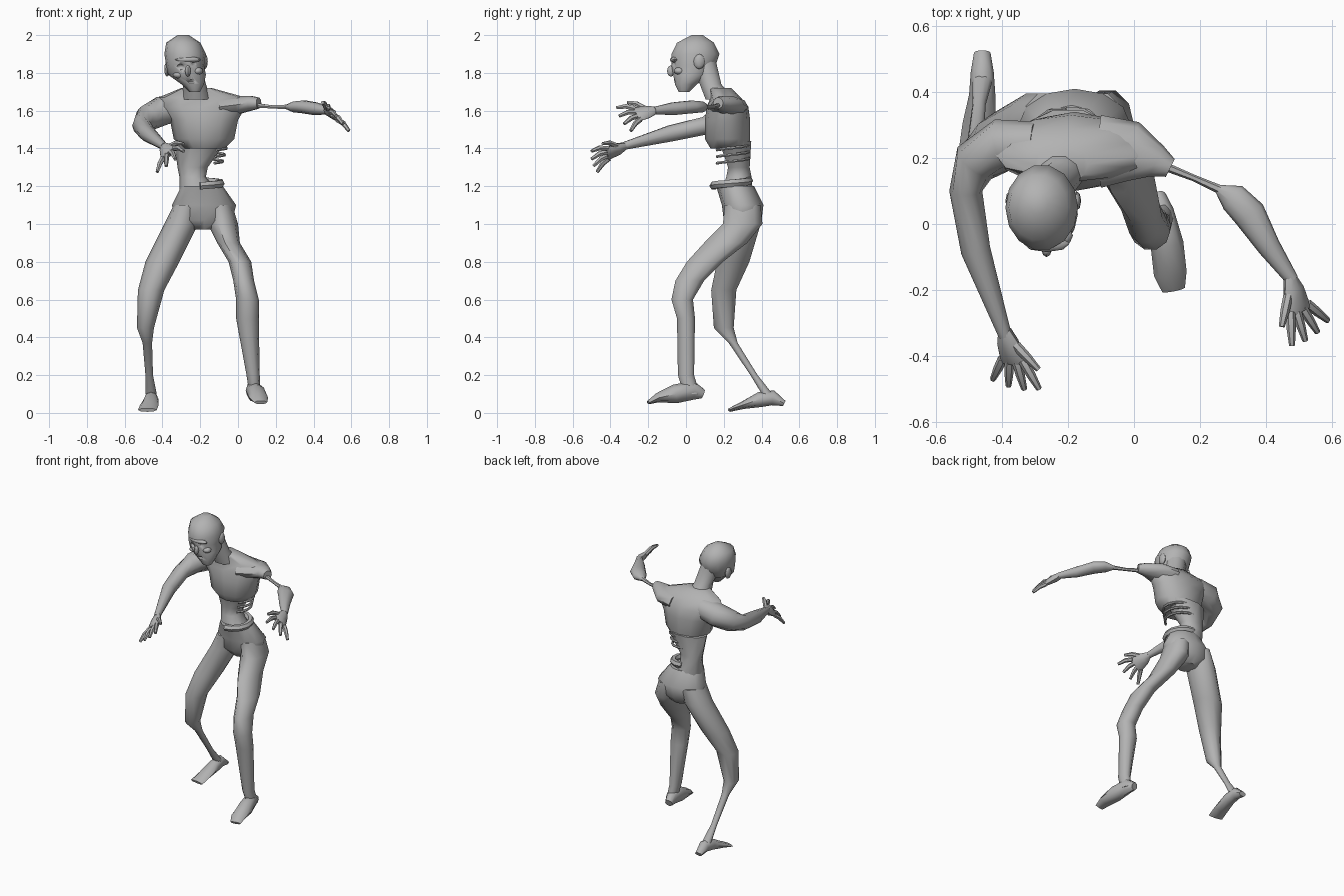
import bpy, bmesh, math
from mathutils import Vector

default_cube = bpy.data.objects.get("Cube")
if default_cube:
    bpy.data.objects.remove(default_cube, do_unlink=True)

skin = bpy.data.materials.new("dead grey skin")
skin.use_nodes = True
skin.diffuse_color = (0.45, 0.45, 0.45, 1)
skin.node_tree.nodes["Principled BSDF"].inputs["Base Color"].default_value = skin.diffuse_color

X, Y, Z = Vector((1, 0, 0)), Vector((0, 1, 0)), Vector((0, 0, 1))
LEVEL = (X, Y)


def finish(name, bm, crease=48):
    """Turn a bmesh into a smooth-shaded, coloured object."""
    bmesh.ops.recalc_face_normals(bm, faces=bm.faces)
    mesh = bpy.data.meshes.new(name)
    bm.to_mesh(mesh)
    bm.free()
    mesh.materials.append(skin)
    part = bpy.data.objects.new(name, mesh)
    bpy.context.collection.objects.link(part)
    bpy.ops.object.select_all(action="DESELECT")
    part.select_set(True)
    bpy.context.view_layer.objects.active = part
    bpy.ops.object.shade_smooth_by_angle(angle=math.radians(crease))
    return part


def loft(name, rings, axes=None, sides=10):
    """Skin rings (x, y, z, half width, half depth) along a path; round if no depth is given."""
    bm = bmesh.new()
    centres = [Vector(ring[:3]) for ring in rings]
    loops = []
    for i, ring in enumerate(rings):
        if axes:
            across, along = axes
        else:
            travel = centres[min(i + 1, len(rings) - 1)] - centres[max(i - 1, 0)]
            across = travel.cross(Z).normalized()
            along = across.cross(travel).normalized()
        loop = []
        for k in range(sides):
            turn = math.tau * k / sides
            offset = across * math.cos(turn) * ring[3] + along * math.sin(turn) * ring[-1]
            loop.append(bm.verts.new(centres[i] + offset))
        loops.append(loop)
    for low, high in zip(loops, loops[1:]):
        for k in range(sides):
            following = (k + 1) % sides
            bm.faces.new((low[k], low[following], high[following], high[k]))
    bm.faces.new(loops[0])
    bm.faces.new(loops[-1])
    return finish(name, bm)


def blob(name, centre, size):
    """Low ellipsoid for small lumps and cutters."""
    bm = bmesh.new()
    bmesh.ops.create_uvsphere(bm, u_segments=8, v_segments=6, radius=1)
    bmesh.ops.scale(bm, vec=size, verts=bm.verts)
    bmesh.ops.translate(bm, vec=centre, verts=bm.verts)
    return finish(name, bm)


def carve(target, cutter):
    """Cut one part from another and throw the cutter away."""
    cutter.hide_render = True
    cut = target.modifiers.new("carve", "BOOLEAN")
    cut.operation, cut.object, cut.solver = "DIFFERENCE", cutter, "EXACT"
    bpy.context.view_layer.objects.active = target
    bpy.ops.object.modifier_apply(modifier=cut.name)
    bpy.data.objects.remove(cutter, do_unlink=True)


def hand(side, wrist, knuckles, spread):
    """Flat palm with a thumb and four bent fingers fanned out along the spread direction."""
    wrist, knuckles, spread = Vector(wrist), Vector(knuckles), Vector(spread)
    reach = knuckles - wrist
    forward = reach.normalized()
    thick = forward.cross(spread).normalized()
    spread = thick.cross(forward).normalized()
    palm = [(*(wrist + reach * t), width, depth) for t, width, depth in
            ((-.1, .02, .02), (.3, .04, .025), (.8, .05, .02), (1, .05, .015))]
    loft(side + "_palm", palm, (spread, thick), 8)
    for i, name in enumerate(("thumb", "index_finger", "middle_finger", "ring_finger", "little_finger")):
        if name == "thumb":
            root = wrist + reach * .4 - spread * .03
        else:
            root = knuckles - forward * .01 + spread * (i - 2.5) * .027
        fan = math.radians(i * 20 - 40)
        tip = root + (forward * math.cos(fan) + spread * math.sin(fan)) * .1
        bend = root.lerp(tip, .5) + Z * .01
        loft(side + "_" + name, [(*root, .015), (*bend, .014), (*tip, .009)], None, 6)


def side_arc(name, height, radius, thickness, sweep):
    """Bare strip curling from the spine around the open left side."""
    points = []
    for k in range(8):
        turn = math.radians(100 - k * sweep)
        points.append((radius * math.cos(turn) - .19, .24 + .095 * math.sin(turn),
                       height - k * .004, thickness))
    loft(name, points, None, 6)


# Torso
loft("pelvis", [(-.18, .3, .97, .06), (-.18, .3, 1.02, .15, .1),
                (-.18, .3, 1.1, .17, .11), (-.19, .26, 1.2, .11, .1)], LEVEL, 12)
loft("waist", [(-.2, .27, 1.15, .11, .09), (-.24, .28, 1.25, .07),
               (-.24, .28, 1.3, .08, .06), (-.2, .26, 1.44, .14, .09)], LEVEL)
loft("chest", [(-.18, .23, 1.4, .11, .1), (-.18, .22, 1.45, .16, .12),
               (-.18, .22, 1.55, .18, .12), (-.19, .22, 1.62, .23, .11),
               (-.19, .21, 1.67, .23, .08), (-.22, .18, 1.72, .08, .06)], LEVEL, 12)
loft("neck", [(-.22, .18, 1.66, .08), (-.23, .13, 1.74, .06), (-.27, .09, 1.87, .07)], LEVEL)

# Bare ribs and torn belly rim
for number, word in enumerate(("upper", "middle", "lower")):
    side_arc(word + "_bare_rib", 1.42 - number * .035, .13 - number * .01, .008, 22)
side_arc("torn_belly_rim", 1.23, .1, .022, 28)

# Head, tipped toward one shoulder
head = loft("head", [(-.23, -.01, 1.7, .03), (-.24, 0, 1.74, .06), (-.27, .03, 1.79, .1),
                     (-.28, .04, 1.84, .1, .12), (-.28, .05, 1.9, .11, .13),
                     (-.29, .05, 1.96, .09, .1), (-.29, .06, 2, .03)], LEVEL, 14)
face = Vector((-.265, -.08, 1.84))
tilt = Vector((1, 0, .2))
for sign in (-1, 1):
    carve(head, blob("eye_cutter", face + tilt * sign * .04, (.025, .025, .016)))
carve(head, blob("mouth_cutter", face + Vector((.02, 0, -.085)), (.03, .03, .014)))
blob("nose", face - Z * .03, (.015, .02, .03))
blob("brow", face + Vector((0, .02, .03)), (.07, .025, .016))
for side, sign in (("right", -1), ("left", 1)):
    blob(side + "_cheekbone", face + tilt * sign * .05 + Vector((0, .045, -.04)), (.03, .03, .02))
    blob(side + "_ear", face + tilt * sign * .1 + Vector((-.01, .15, 0)), (.015, .03, .04))

# Right arm, bent forward
loft("right_arm", [(-.3, .24, 1.62, .07), (-.4, .24, 1.6, .08), (-.48, .19, 1.56, .07),
                   (-.51, .1, 1.52, .05), (-.48, -.08, 1.48, .045), (-.39, -.34, 1.41, .02)])
hand("right", (-.39, -.33, 1.41), (-.365, -.42, 1.37), (-.7, 0, -.65))

# Left arm, worn to the bone above the elbow
loft("left_shoulder", [(-.1, .22, 1.62, .11, .06), (0, .22, 1.63, .09, .05),
                       (.07, .19, 1.64, .05, .04), (.11, .17, 1.64, .03)])
loft("left_upper_arm_bone", [(.08, .18, 1.63, .014), (.18, .14, 1.62, .01),
                             (.27, .1, 1.62, .014)], None, 6)
loft("left_forearm", [(.25, .11, 1.62, .01), (.3, .08, 1.62, .045, .03), (.35, .03, 1.62, .05, .035),
                      (.41, -.07, 1.61, .035), (.48, -.17, 1.6, .02)])
hand("left", (.475, -.17, 1.6), (.503, -.265, 1.58), (.65, .15, -.7))

# Legs
loft("left_leg", [(-.1, .3, 1.1, .07, .1), (-.08, .3, 1, .08, .11), (-.05, .21, .9, .06, .12),
                  (.01, .1, .8, .06, .1), (.03, .02, .7, .055, .08), (.05, -.02, .6, .06),
                  (.05, 0, .5, .06, .05), (.08, 0, .2, .035, .045), (.09, .03, .1, .03, .045)], LEVEL)
loft("right_leg", [(-.27, .3, 1.1, .07, .1), (-.3, .3, 1, .09, .1), (-.4, .25, .8, .09),
                   (-.46, .2, .65, .07), (-.49, .2, .45, .045, .055), (-.48, .25, .37, .025),
                   (-.47, .36, .2, .02), (-.46, .43, .1, .03)], LEVEL)

# Feet
loft("left_foot", [(.07, .09, .1, .025), (.08, .04, .12, .04, .05), (.1, -.06, .1, .05),
                   (.11, -.15, .08, .05, .025), (.12, -.2, .055, .035, .01)], None, 8)
loft("right_foot", [(-.46, .52, .05, .025, .015), (-.46, .46, .08, .035, .04), (-.46, .39, .07, .04),
                    (-.47, .3, .04, .05, .02), (-.48, .23, .015, .05, .01)], None, 8)
